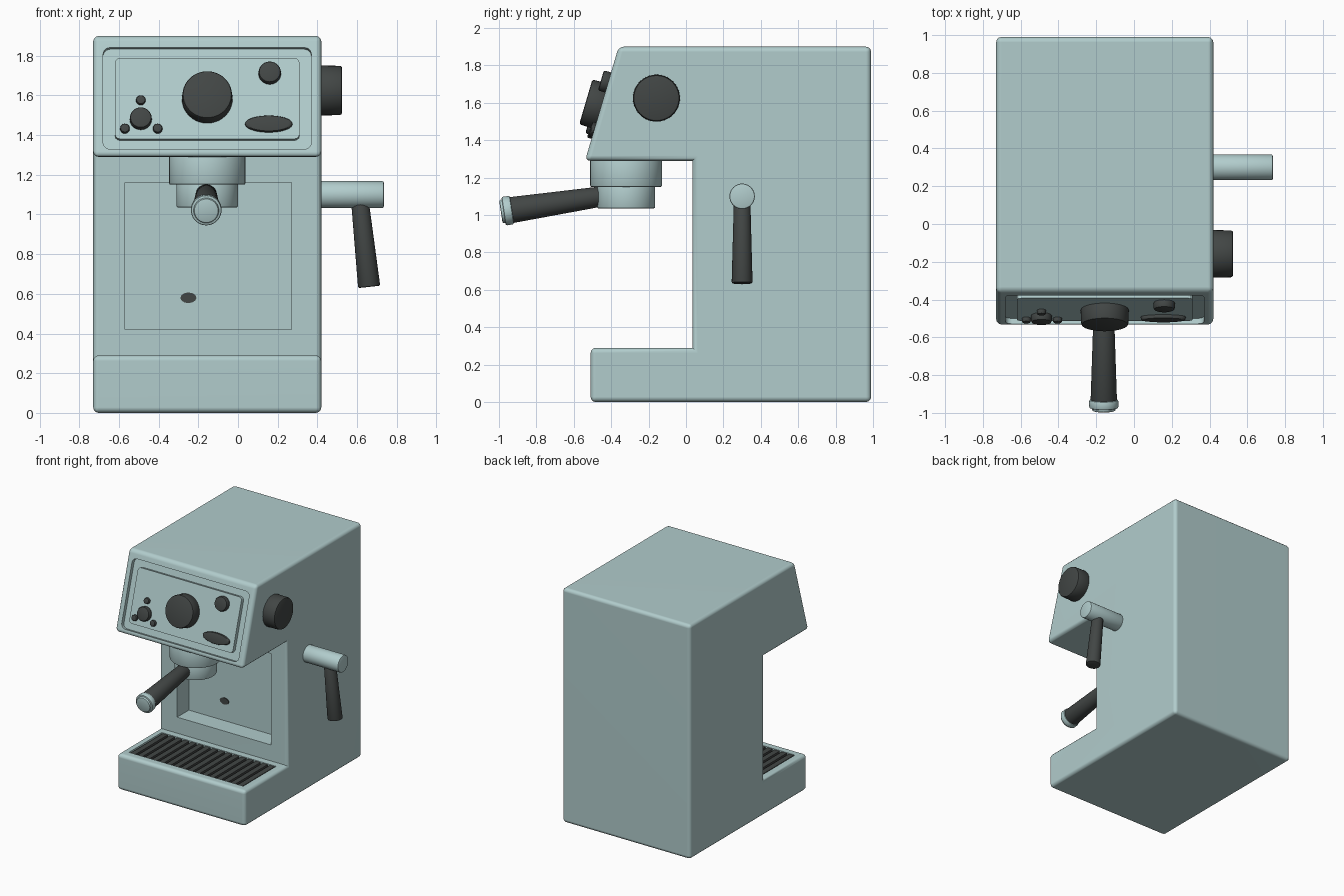
import bpy, bmesh, math
from mathutils import Vector, Matrix

if "Cube" in bpy.data.objects:
    bpy.data.objects.remove(bpy.data.objects["Cube"])


def material(name, rgb):
    m = bpy.data.materials.new(name)
    m.diffuse_color = (*rgb, 1)
    m.use_nodes = True
    m.node_tree.nodes["Principled BSDF"].inputs["Base Color"].default_value = m.diffuse_color
    return m


TEAL = material("pale_teal", (0.44, 0.605, 0.605))
DARK = material("charcoal", (0.054, 0.061, 0.059))

# Sloped control panel frame: origin at its lower edge
LOW, HIGH = Vector((0, -0.54, 1.29)), Vector((0, -0.36, 1.9))
UP = (HIGH - LOW).normalized()
OUT = Vector((1, 0, 0)).cross(UP)
PANEL = Matrix(((1, 0, 0, 0), (0, UP.y, OUT.y, LOW.y),
                (0, UP.z, OUT.z, LOW.z), (0, 0, 0, 1)))


def finish(name, bm, mat, smooth=True):
    bmesh.ops.recalc_face_normals(bm, faces=bm.faces)
    me = bpy.data.meshes.new(name)
    bm.to_mesh(me)
    bm.free()
    me.materials.append(mat)
    ob = bpy.data.objects.new(name, me)
    bpy.context.collection.objects.link(ob)
    if smooth:
        smooth_shade(ob)
    return ob


def smooth_shade(ob):
    bpy.ops.object.select_all(action='DESELECT')
    ob.select_set(True)
    bpy.context.view_layer.objects.active = ob
    bpy.ops.object.shade_smooth_by_angle(angle=math.radians(38))


def box(name, lo, hi, mat, corner=0, frame=Matrix()):
    """Box between two corners; 'corner' rounds the edges along its local z."""
    bm = bmesh.new()
    lo, hi = Vector(lo), Vector(hi)
    bmesh.ops.create_cube(bm, size=1)
    for v in bm.verts:
        v.co = Vector([(a + b) / 2 + c * (b - a) for a, b, c in zip(lo, hi, v.co)])
    if corner:
        upright = [e for e in bm.edges if abs(e.verts[0].co.z - e.verts[1].co.z) > 1e-4]
        bmesh.ops.bevel(bm, geom=upright, offset=corner, segments=3,
                        profile=0.5, affect='EDGES')
    bm.transform(frame)
    return finish(name, bm, mat, False)


def rod(name, a, b, ra, rb, mat, bevel=0.008, stretch=1, sides=40):
    """Round bar from a to b, with softened rims."""
    a, b = Vector(a), Vector(b)
    d = b - a
    bm = bmesh.new()
    bmesh.ops.create_cone(bm, cap_ends=True, segments=sides, radius1=ra,
                          radius2=rb, depth=d.length)
    rims = [e for e in bm.edges if abs(e.verts[0].co.z - e.verts[1].co.z) < 1e-5]
    if bevel:
        bmesh.ops.bevel(bm, geom=rims, offset=bevel, segments=2,
                        profile=0.5, affect='EDGES')
    turn = d.to_track_quat('Z', 'Y').to_matrix().to_4x4()
    bm.transform(Matrix.Translation((a + b) / 2) @ turn @ Matrix.Diagonal((stretch, 1, 1, 1)))
    return finish(name, bm, mat)


def cut(ob, cutter):
    m = ob.modifiers.new("cut", 'BOOLEAN')
    m.operation, m.solver, m.object = 'DIFFERENCE', 'EXACT', cutter
    bpy.context.view_layer.objects.active = ob
    bpy.ops.object.modifier_apply(modifier=m.name)
    bpy.data.objects.remove(cutter)


# Body: side profile extruded across x, convex edges rounded
profile = [(0.99, 0), (0.99, 1.9), (-0.36, 1.9), (-0.54, 1.29),
           (0.035, 1.29), (0.035, 0.29), (-0.51, 0.29), (-0.51, 0)]
bm = bmesh.new()
face = bm.faces.new([bm.verts.new((-0.73, y, z)) for y, z in profile])
ext = bmesh.ops.extrude_face_region(bm, geom=[face])
for v in ext["geom"]:
    if isinstance(v, bmesh.types.BMVert):
        v.co.x = 0.42
bmesh.ops.recalc_face_normals(bm, faces=bm.faces)
convex = [e for e in bm.edges if e.is_convex]
bmesh.ops.bevel(bm, geom=convex, offset=0.028, segments=3, profile=0.5, affect='EDGES')
body = finish("body", bm, TEAL, False)

# Recesses: back splash, drip tray and control panel
cut(body, box("splash_cutter", (-0.57, -0.1, 0.42), (0.27, 0.185, 1.16), TEAL))
cut(body, box("tray_cutter", (-0.67, -0.44, 0.25), (0.355, -0.02, 0.36), TEAL))
cut(body, box("panel_cutter", (-0.68, 0.04, -0.03), (0.37, 0.575, 0.1), TEAL, 0.035, PANEL))
smooth_shade(body)
wn = body.modifiers.new("even_normals", 'WEIGHTED_NORMAL')
wn.keep_sharp = True

# Raised control plate
box("control_plate", (-0.62, 0.095, -0.032), (0.31, 0.52, 0.0), TEAL, 0.025, PANEL)

# Drip grille bars
N = 16
step = 1.025 / N
for i in range(N):
    x = -0.67 + step * (i + 0.5)
    box(f"grille_bar_{i + 1}", (x - 0.022, -0.44, 0.249), (x + 0.022, -0.02, 0.285), DARK)


# Controls on the panel: name, x, z as seen from the front, radius, height, stretch
def control(name, x, z, r, h, stretch=1):
    v = (z - OUT.z * h - LOW.z) / UP.z
    a = PANEL @ Vector((x, v, -0.005))
    rod(name, a, a + OUT * (h + 0.005), r, r * 0.97, DARK, min(0.01, h * 0.3), stretch)


control("main_dial", -0.155, 1.605, 0.128, 0.085)
control("power_button", 0.16, 1.72, 0.057, 0.04)
control("mode_button", -0.49, 1.49, 0.056, 0.04)
control("indicator_top", -0.49, 1.58, 0.024, 0.025)
control("indicator_left", -0.57, 1.437, 0.024, 0.025)
control("indicator_right", -0.405, 1.437, 0.024, 0.025)
control("oval_display", 0.155, 1.46, 0.043, 0.02, 2.8)

# Brew head
rod("brew_head_upper", (-0.155, -0.32, 1.30), (-0.155, -0.32, 1.15), 0.192, 0.192, TEAL, sides=56)
rod("brew_head_lower", (-0.155, -0.32, 1.16), (-0.155, -0.32, 1.035), 0.155, 0.155, TEAL, sides=56)

# Filter handle with end cap
start, end = Vector((-0.16, -0.40, 1.107)), Vector((-0.16, -0.99, 1.018))
axis = (end - start).normalized()
rod("filter_handle", start, end - axis * 0.05, 0.052, 0.07, DARK)
rod("handle_collar", end - axis * 0.06, end - axis * 0.015, 0.077, 0.077, TEAL)
rod("handle_cap", end - axis * 0.03, end, 0.066, 0.062, TEAL)

# Side dial and steam lever
rod("side_dial", (0.41, -0.158, 1.625), (0.525, -0.158, 1.625), 0.126, 0.124, DARK, 0.012)
rod("steam_valve", (0.41, 0.3, 1.10), (0.735, 0.3, 1.10), 0.068, 0.068, TEAL)
rod("steam_lever", (0.613, 0.3, 1.08), (0.661, 0.3, 0.635), 0.044, 0.056, DARK)

# Small dark spot on the back splash
rod("splash_spot", (-0.25, 0.19, 0.58), (-0.25, 0.18, 0.58), 0.027, 0.027, DARK, 0, 1.5, 12)
